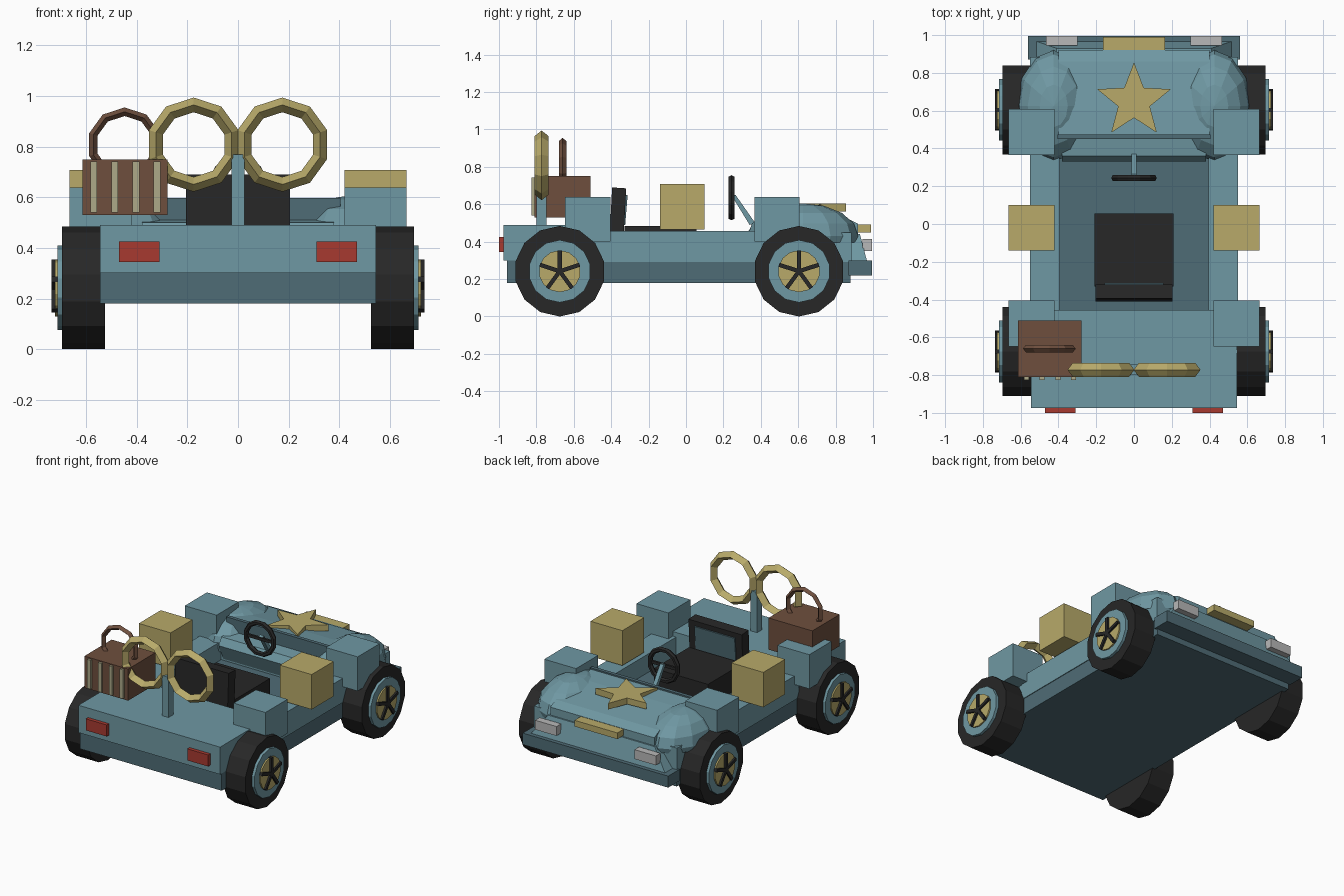
import bpy, bmesh, math
from mathutils import Matrix, Vector

if "Cube" in bpy.data.objects:
    bpy.data.objects.remove(bpy.data.objects["Cube"])


def material(name, rgb):
    m = bpy.data.materials.new(name)
    m.diffuse_color = (*rgb, 1)
    m.use_nodes = True
    m.node_tree.nodes["Principled BSDF"].inputs["Base Color"].default_value = m.diffuse_color
    return m


BLUE = material("dusty_blue", (0.159, 0.314, 0.366))
DARK = material("deep_blue", (0.078, 0.150, 0.180))
YELLOW = material("old_gold", (0.479, 0.402, 0.144))
BLACK = material("black", (0.020, 0.020, 0.020))
BROWN = material("brown", (0.156, 0.078, 0.048))
CREAM = material("cream", (0.42, 0.40, 0.25))
RED = material("red", (0.39, 0.042, 0.03))
GREY = material("lamp_grey", (0.48, 0.48, 0.48))


def finish(name, bm, mat):
    bmesh.ops.recalc_face_normals(bm, faces=bm.faces)
    me = bpy.data.meshes.new(name)
    bm.to_mesh(me)
    bm.free()
    me.materials.append(mat)
    ob = bpy.data.objects.new(name, me)
    bpy.context.collection.objects.link(ob)
    return ob


def box(name, x, y, z, mat):
    """Box from (min, max) ranges."""
    bm = bmesh.new()
    bmesh.ops.create_cube(bm, size=1)
    for v in bm.verts:
        v.co = Vector([(r[0] + r[1]) / 2 + c * (r[1] - r[0]) for r, c in zip((x, y, z), v.co)])
    return finish(name, bm, mat)


def pair(name, x, y, z, mat):
    """The same box on both sides of the car."""
    box("right_" + name, x, y, z, mat)
    box("left_" + name, (-x[1], -x[0]), y, z, mat)


def prism(name, points, vec, mat):
    """Extrude a closed outline along a vector."""
    bm = bmesh.new()
    face = bm.faces.new([bm.verts.new(p) for p in points])
    ext = bmesh.ops.extrude_face_region(bm, geom=[face])
    bmesh.ops.translate(bm, vec=vec, verts=[e for e in ext["geom"] if isinstance(e, bmesh.types.BMVert)])
    return finish(name, bm, mat)


def side_profile(name, pts, half, mat):
    return prism(name, [(-half, y, z) for y, z in pts], (2 * half, 0, 0), mat)


def disc(name, x, y, z, r, sides, mat):
    """Cylinder along x between the two x values."""
    pts = [(x[0], y + r * math.sin(2 * math.pi * i / sides), z - r * math.cos(2 * math.pi * i / sides))
           for i in range(sides)]
    return prism(name, pts, (x[1] - x[0], 0, 0), mat)


def ring(name, centre, major, radial, depth, segs, sides, mat):
    """Low-poly ring standing in the xz plane."""
    bm = bmesh.new()
    loops = []
    for i in range(segs):
        a = 2 * math.pi * (i + 0.5) / segs
        loop = []
        for j in range(sides):
            b = 2 * math.pi * j / sides
            r = major + radial * math.cos(b)
            loop.append(bm.verts.new((centre[0] + r * math.cos(a), centre[1] + depth * math.sin(b),
                                      centre[2] + r * math.sin(a))))
        loops.append(loop)
    for i in range(segs):
        p, q = loops[i], loops[(i + 1) % segs]
        for j in range(sides):
            k = (j + 1) % sides
            bm.faces.new((p[j], q[j], q[k], p[k]))
    return finish(name, bm, mat)


# Body tub
box("skirt", (-0.545, 0.545), (-0.957, 0.88), (0.18, 0.30), DARK)
box("rear_body", (-0.545, 0.545), (-0.975, -0.455), (0.30, 0.49), BLUE)
pair("sill", (0.395, 0.55), (-0.455, 0.38), (0.29, 0.458), BLUE)
box("floor", (-0.40, 0.40), (-0.456, 0.40), (0.29, 0.33), DARK)
box("front_body", (-0.55, 0.55), (0.38, 0.885), (0.29, 0.45), BLUE)

# Hood, cowl, nose and bumper
side_profile("hood", [(0.46, 0.42), (0.46, 0.59), (0.60, 0.575), (0.86, 0.525), (0.92, 0.495), (0.92, 0.42)],
             0.40, BLUE)
box("cowl_panel", (-0.405, 0.405), (0.45, 0.475), (0.44, 0.598), DARK)
side_profile("dashboard", [(0.33, 0.45), (0.36, 0.50), (0.455, 0.51), (0.455, 0.34), (0.38, 0.34)], 0.38, BLUE)
bm = bmesh.new()
bmesh.ops.create_cube(bm, size=1)
for v in bm.verts:
    up, front = v.co.z > 0, v.co.y > 0
    v.co = ((0.41 if up else 0.53) * (1 if v.co.x > 0 else -1),
            (0.93 if up else 0.972) if front else 0.87, 0.44 if up else 0.28)
finish("nose", bm, BLUE)
box("front_bumper", (-0.56, 0.56), (0.87, 0.995), (0.22, 0.30), DARK)
pair("headlight", (0.30, 0.465), (0.945, 0.995), (0.35, 0.415), GREY)
box("nose_badge", (-0.165, 0.165), (0.92, 0.99), (0.45, 0.493), YELLOW)
pair("taillight", (0.31, 0.47), (-1.0, -0.97), (0.345, 0.425), RED)

# Domed front fenders
for side, s in (("right", 1), ("left", -1)):
    bm = bmesh.new()
    bmesh.ops.create_uvsphere(bm, u_segments=12, v_segments=8, radius=1)
    bmesh.ops.bisect_plane(bm, geom=bm.verts[:] + bm.edges[:] + bm.faces[:], plane_co=(0, 0, -0.2),
                           plane_no=(0, 0, -1), clear_outer=True)
    bmesh.ops.transform(bm, matrix=Matrix.Translation((0.425 * s, 0.625, 0.43)) @
                        Matrix.Diagonal((0.195, 0.295, 0.175, 1)), verts=bm.verts)
    finish(side + "_front_fender", bm, BLUE)

# Blocks on the flanks
pair("front_block", (0.42, 0.665), (0.365, 0.608), (0.40, 0.638), BLUE)
pair("rear_block", (0.42, 0.665), (-0.648, -0.405), (0.40, 0.638), BLUE)
pair("cargo_box", (0.42, 0.665), (-0.14, 0.10), (0.465, 0.708), YELLOW)

# Star on the hood
star = []
for i in range(10):
    r = 0.205 if i % 2 == 0 else 0.088
    a = math.pi / 2 + i * math.pi / 5
    star.append((r * math.cos(a), 0.65 + r * math.sin(a), 0.56))
prism("hood_star", star, (0, 0, 0.043), YELLOW)

# Seat
box("seat_cushion", (-0.208, 0.208), (-0.33, 0.055), (0.33, 0.485), BLACK)
side_profile("seat_back", [(-0.41, 0.40), (-0.395, 0.69), (-0.32, 0.685), (-0.335, 0.40)], 0.205, BLACK)
side_profile("seat_pad", [(-0.34, 0.49), (-0.322, 0.65), (-0.312, 0.65), (-0.325, 0.49)], 0.155, DARK)

# Steering wheel
ring("steering_wheel", (0, 0.243, 0.635), 0.108, 0.017, 0.018, 12, 6, BLACK)
box("steering_spoke", (-0.105, 0.105), (0.235, 0.25), (0.625, 0.645), BLACK)
side_profile("steering_column", [(0.245, 0.645), (0.265, 0.65), (0.37, 0.50), (0.34, 0.49)], 0.014, BLUE)

# Wheels
for end, y in (("rear", -0.675), ("front", 0.604)):
    for side, s in (("right", 1), ("left", -1)):
        n = side + "_" + end + "_"
        disc(n + "tire", (0.525 * s, 0.695 * s), y, 0.242, 0.242, 14, BLACK)
        disc(n + "rim", (0.60 * s, 0.714 * s), y, 0.242, 0.167, 14, BLUE)
        disc(n + "hubcap", (0.70 * s, 0.724 * s), y, 0.242, 0.112, 14, YELLOW)
        for k in range(5):
            ob = box(n + "spoke", (-0.02, 0.0165), (-0.011, 0.011), (-0.005, 0.112), BLACK)
            ob.matrix_world = (Matrix.Translation((0.72 * s, y, 0.242)) @
                               Matrix.Rotation(2 * math.pi * k / 5, 4, 'X') @ Matrix.Rotation(0 if s > 0 else math.pi, 4, 'Z'))

# Wind-up key at the rear
box("key_stem", (-0.025, 0.025), (-0.80, -0.745), (0.49, 0.77), BLUE)
for side, s in (("right", 1), ("left", -1)):
    ring(side + "_key_loop", (0.175 * s, -0.772, 0.808), 0.157, 0.029, 0.037, 10, 4, YELLOW)

# Suitcase with straps and handle
box("suitcase", (-0.615, -0.278), (-0.81, -0.51), (0.53, 0.75), BROWN)
for x in (-0.57, -0.487, -0.403, -0.32):
    box("suitcase_strap", (x - 0.013, x + 0.013), (-0.825, -0.80), (0.54, 0.742), CREAM)
ring("suitcase_handle", (-0.448, -0.66, 0.808), 0.13, 0.017, 0.02, 10, 4, BROWN)
